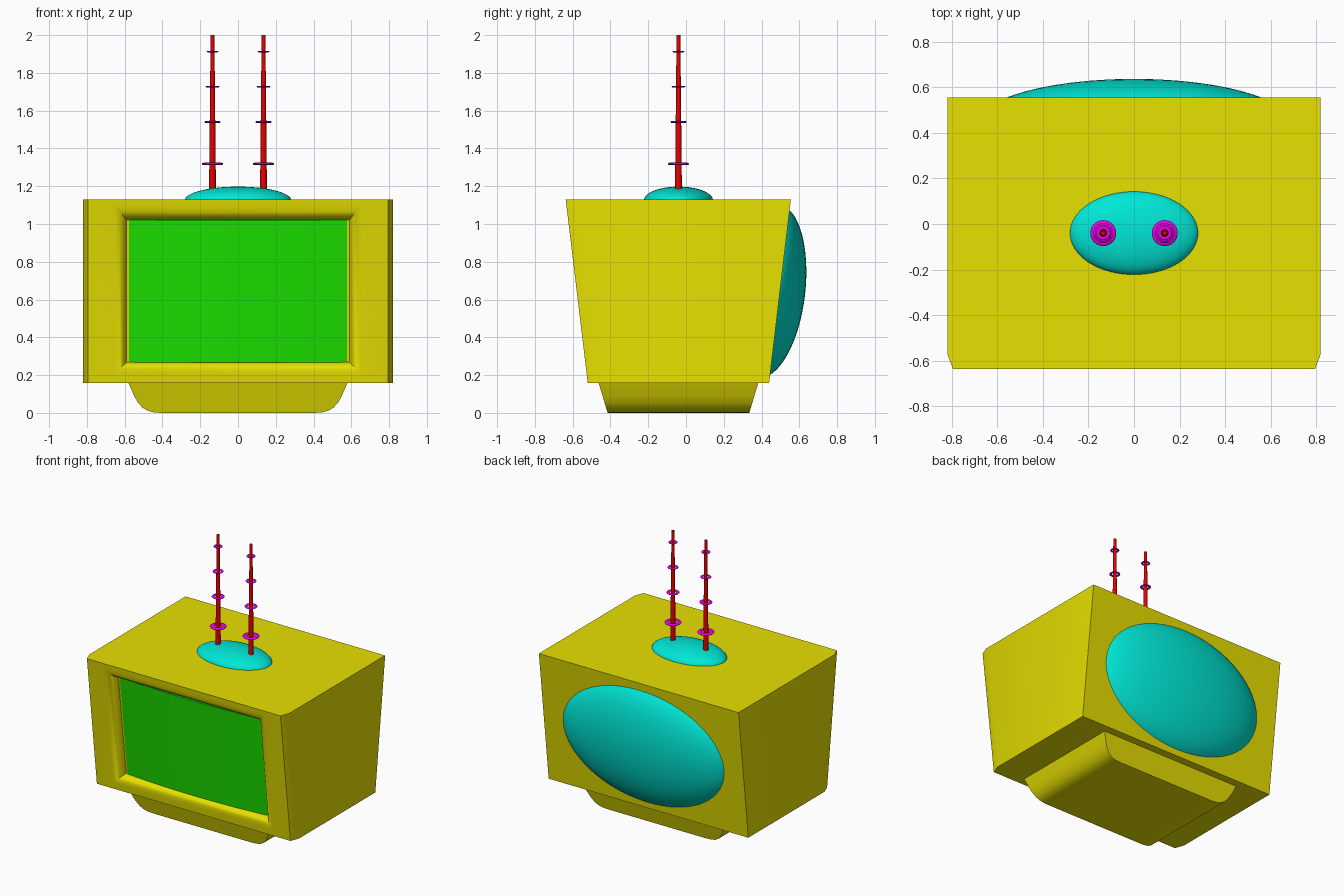
import bpy, bmesh, math
from mathutils import Matrix, Vector

cube = bpy.data.objects.get("Cube")
if cube:
    bpy.data.objects.remove(cube)


def material(name, rgb):
    m = bpy.data.materials.new(name)
    m.use_nodes = True
    m.diffuse_color = (*rgb, 1)
    m.node_tree.nodes["Principled BSDF"].inputs["Base Color"].default_value = (*rgb, 1)
    return m


YELLOW = material("yellow_plastic", (0.8, 0.75, 0.0))
GREEN = material("green_glass", (0.012, 0.8, 0.0))
TEAL = material("teal_dome", (0.0, 0.8, 0.67))
RED = material("red_rod", (0.8, 0.0, 0.0))
MAGENTA = material("magenta_ring", (0.8, 0.0, 0.8))


def finish(bm, name, mat, smooth):
    bmesh.ops.recalc_face_normals(bm, faces=bm.faces)
    mesh = bpy.data.meshes.new(name)
    bm.to_mesh(mesh)
    bm.free()
    mesh.materials.append(mat)
    ob = bpy.data.objects.new(name, mesh)
    bpy.context.collection.objects.link(ob)
    bpy.ops.object.select_all(action="DESELECT")
    ob.select_set(True)
    bpy.context.view_layer.objects.active = ob
    bpy.ops.object.shade_smooth_by_angle(angle=math.radians(smooth))


def bridge(bm, a, b):
    n = len(a)
    for i in range(n):
        bm.faces.new((a[i], a[(i + 1) % n], b[(i + 1) % n], b[i]))


# Cabinet: tapers front and back towards the bottom
BOTTOM, TOP = 0.157, 1.13


def front_y(z):
    return -0.52 - 0.117 * (z - BOTTOM) / (TOP - BOTTOM)


def back_y(z):
    return 0.44 + 0.115 * (z - BOTTOM) / (TOP - BOTTOM)


bm = bmesh.new()


def rect(half, low, high, depth):
    corners = ((-half, low), (half, low), (half, high), (-half, high))
    return [bm.verts.new((x, front_y(z) + depth, z)) for x, z in corners]


rim = rect(0.795, BOTTOM, TOP, 0)
edge = rect(0.82, BOTTOM, TOP, 0.066)
rear = [bm.verts.new((v.co.x, back_y(v.co.z), v.co.z)) for v in edge]
bridge(bm, rim, edge)
bridge(bm, edge, rear)
bm.faces.new(rear)
# Rounded lip rolling in to the screen
loop = rim
for i in range(7):
    a = math.radians(14 * i)
    roll = math.sin(a)
    inner = rect(0.655 - 0.066 * roll, 0.205 + 0.064 * roll, 1.1 - 0.079 * roll,
                 0.07 * (1 - math.cos(a)))
    bridge(bm, loop, inner)
    loop = inner
bm.faces.new(loop)
finish(bm, "cabinet", YELLOW, 40)

# Gently bowed screen slab
bm = bmesh.new()
steps = 16
rings = []
for i in range(steps + 1):
    t = 2 * i / steps - 1
    face = 0.064 - 0.03 * (1 - t * t)
    rings.append([bm.verts.new((0.592 * t, front_y(z) + d, z))
                  for z, d in ((0.268, face), (1.022, face), (1.022, 0.1), (0.268, 0.1))])
for a, b in zip(rings, rings[1:]):
    bridge(bm, a, b)
bm.faces.new(rings[0])
bm.faces.new(rings[-1])
finish(bm, "screen", GREEN, 30)

# Base: rounded lower corners, extruded front to back with slanted ends
half_profile = [(0.58, 0.16), (0.55, 0.09), (0.53, 0.055), (0.505, 0.027),
                (0.475, 0.01), (0.44, 0.002), (0.40, 0.0)]
profile = half_profile + [(-x, z) for x, z in reversed(half_profile)]
bm = bmesh.new()
front = [bm.verts.new((x, -0.415 - 0.3 * z, z)) for x, z in profile]
back = [bm.verts.new((x, 0.335 + 0.3 * z, z)) for x, z in profile]
bridge(bm, front, back)
bm.faces.new(front)
bm.faces.new(back)
finish(bm, "base", YELLOW, 30)


# Ellipsoid caps, partly sunk into the cabinet
def dome(name, centre, radii, tilt=0.0):
    bm = bmesh.new()
    bmesh.ops.create_uvsphere(bm, u_segments=64, v_segments=32, radius=1)
    bmesh.ops.bisect_plane(bm, geom=bm.verts[:] + bm.edges[:] + bm.faces[:],
                           plane_co=(0, 0, -0.1), plane_no=(0, 0, -1), clear_outer=True)
    m = Matrix.Translation(centre) @ Matrix.Rotation(tilt, 4, "X")
    bm.transform(m @ Matrix.Diagonal((*radii, 1)))
    finish(bm, name, TEAL, 60)


lean = math.atan2(0.115, TOP - BOTTOM)
dome("back_dome", Vector((0, back_y(0.64) - 0.06, 0.645)), (0.695, 0.462, 0.194),
     -math.pi / 2 - lean)
dome("antenna_dome", Vector((0, -0.04, 1.125)), (0.282, 0.183, 0.073))

# Antennas: tapered rods with shrinking rings
RINGS = ((1.318, 0.057, 0.016), (1.54, 0.044, 0.012), (1.727, 0.037, 0.009), (1.912, 0.031, 0.008))
for side, x in (("left", 0.135), ("right", -0.135)):
    bm = bmesh.new()
    bmesh.ops.create_cone(bm, cap_ends=True, segments=24, radius1=0.0185, radius2=0.01, depth=0.84)
    bm.transform(Matrix.Translation((x, -0.04, 1.58)))
    finish(bm, side + "_antenna", RED, 40)
    bm = bmesh.new()
    for z, outer, tube in RINGS:
        sections = []
        for i in range(32):
            a = math.tau * i / 32
            section = []
            for j in range(10):
                b = math.tau * j / 10
                r = outer - tube + tube * math.cos(b)
                section.append(bm.verts.new((x + r * math.cos(a), -0.04 + r * math.sin(a),
                                             z + 0.45 * tube * math.sin(b))))
            sections.append(section)
        for i in range(32):
            bridge(bm, sections[i - 1], sections[i])
    finish(bm, side + "_antenna_rings", MAGENTA, 60)
